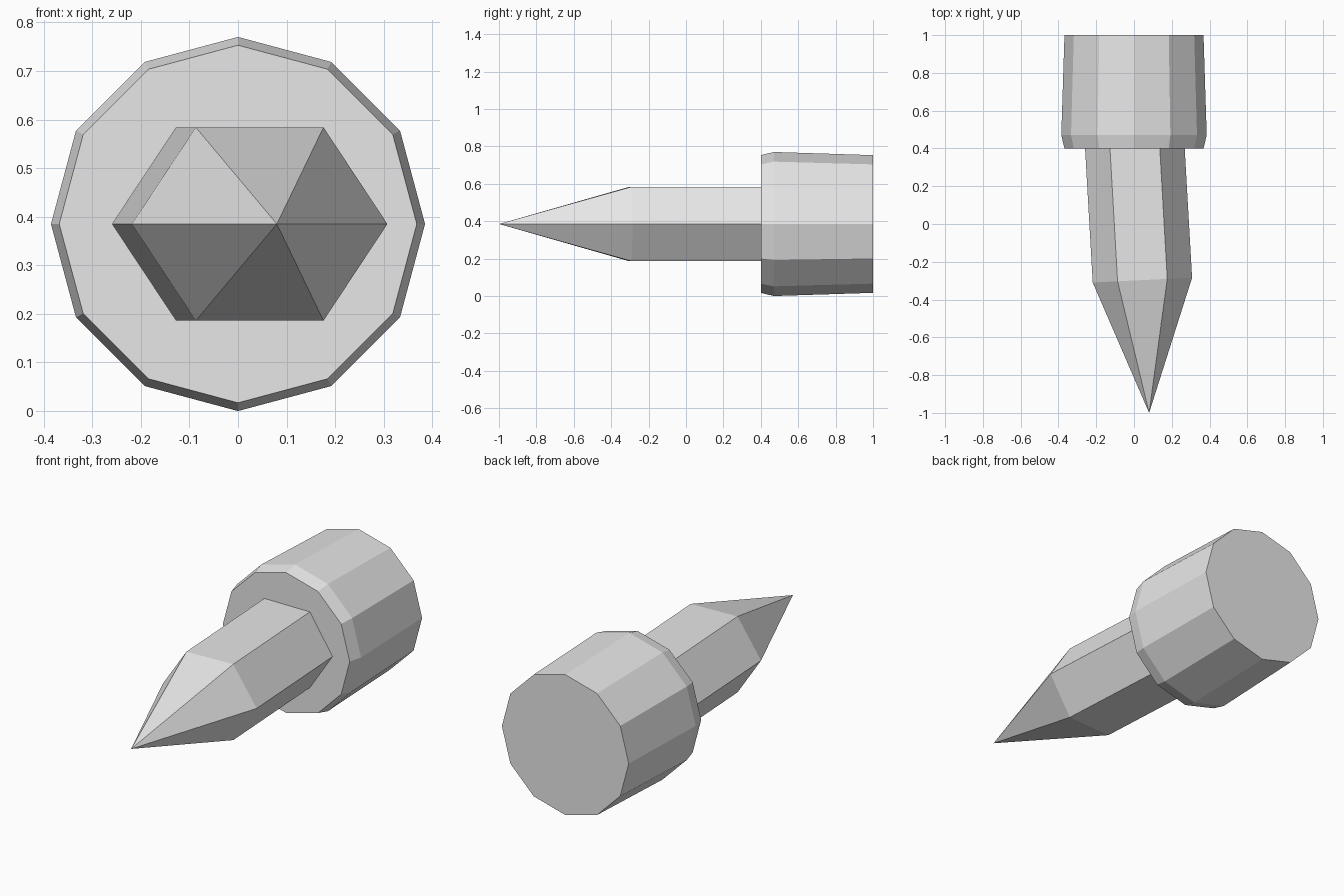
import bpy, bmesh, math

if "Cube" in bpy.data.objects:
    bpy.data.objects.remove(bpy.data.objects["Cube"])

CENTRE_Z = 0.385

grey = bpy.data.materials.new("light grey")
grey.diffuse_color = (0.8, 0.8, 0.8, 1)
grey.use_nodes = True
grey.node_tree.nodes["Principled BSDF"].inputs["Base Color"].default_value = grey.diffuse_color


def loft(name, rings, tip=None):
    """Skin rings of points from back to front, capping the ends or closing to a tip."""
    bm = bmesh.new()
    loops = [[bm.verts.new(p) for p in ring] for ring in rings]
    n = len(loops[0])
    for a, b in zip(loops, loops[1:]):
        for i in range(n):
            j = (i + 1) % n
            bm.faces.new((a[i], a[j], b[j], b[i]))
    bm.faces.new(loops[0])
    if tip:
        point = bm.verts.new(tip)
        for i in range(n):
            bm.faces.new((loops[-1][i], loops[-1][(i + 1) % n], point))
    else:
        bm.faces.new(loops[-1])
    bmesh.ops.recalc_face_normals(bm, faces=bm.faces[:])
    mesh = bpy.data.meshes.new(name)
    bm.to_mesh(mesh)
    bm.free()
    mesh.materials.append(grey)
    obj = bpy.data.objects.new(name, mesh)
    bpy.context.collection.objects.link(obj)
    return obj


def ring(y, rx, rz, sides, x=0.0, skew=0.0):
    """Polygon facing along y; skew leans its plane so y grows with x."""
    pts = []
    for i in range(sides):
        a = math.tau * i / sides
        dx = rx * math.cos(a)
        pts.append((x + dx, y + skew * dx, CENTRE_Z + rz * math.sin(a)))
    return pts


# Twelve-sided socket: tapered body with a chamfered front rim
loft("socket", [ring(y, r, r, 12) for y, r in ((1.0, 0.368), (0.47, 0.385), (0.4, 0.368))])

# Six-sided spike, leaning slightly to the right, with a pointed end
half_height = 0.199 / math.sin(math.pi / 3)
loft("spike",
     [ring(0.43, 0.263, half_height, 6, x=0.003, skew=0.048),
      ring(-0.297, 0.263, half_height, 6, x=0.0445, skew=0.048)],
     tip=(0.08, -1.0, CENTRE_Z))
